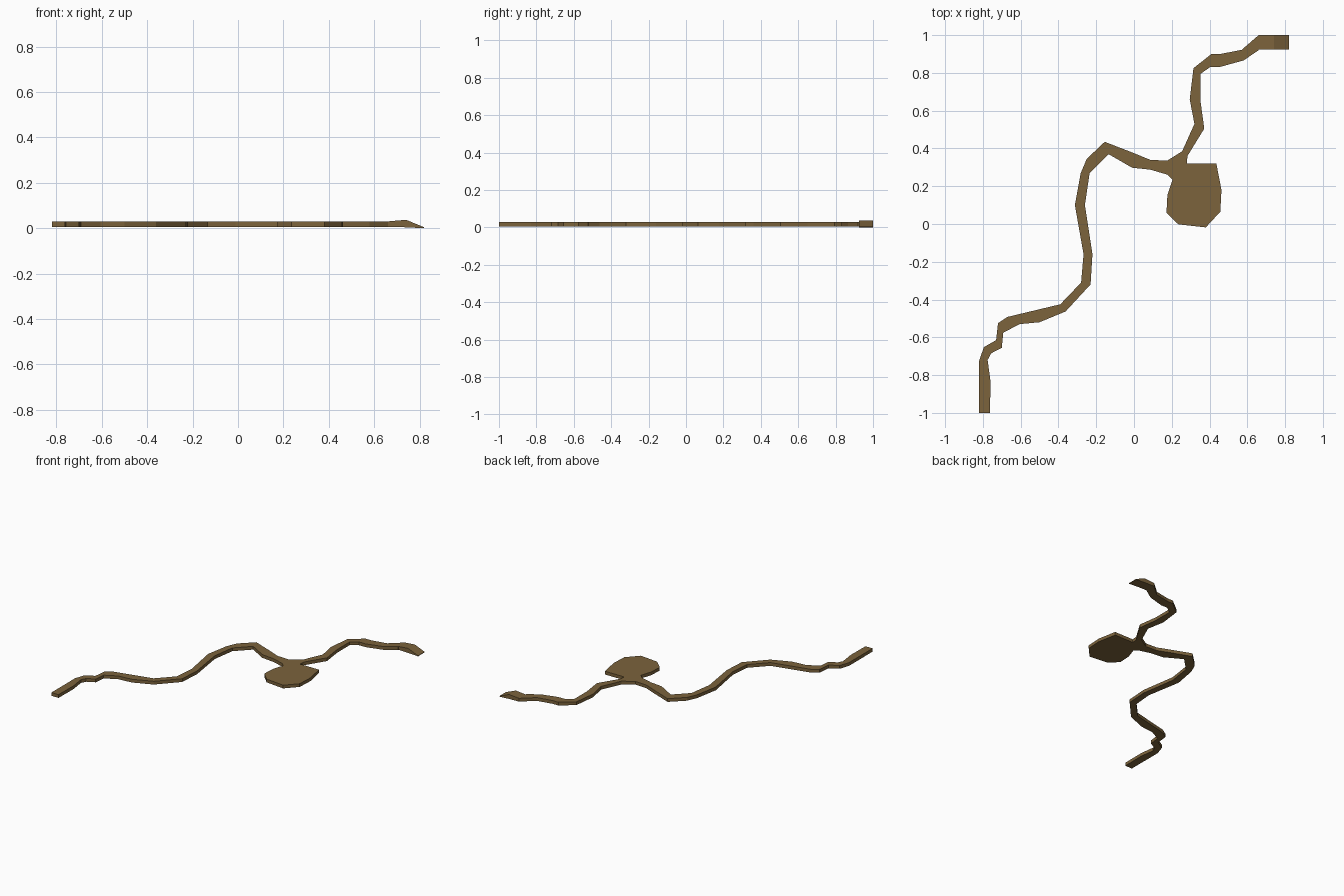
import bpy, bmesh
from mathutils import Vector

if "Cube" in bpy.data.objects:
    bpy.data.objects.remove(bpy.data.objects["Cube"])

mat = bpy.data.materials.new("earth brown")
mat.diffuse_color = (0.2, 0.125, 0.045, 1)
mat.use_nodes = True
mat.node_tree.nodes["Principled BSDF"].inputs["Base Color"].default_value = mat.diffuse_color


def extrude_profile(name, points, offset):
    """Closed flat profile pushed along offset into a solid."""
    bm = bmesh.new()
    face = bm.faces.new([bm.verts.new(p) for p in points])
    ext = bmesh.ops.extrude_face_region(bm, geom=[face], use_keep_orig=True)
    for v in [g for g in ext["geom"] if isinstance(g, bmesh.types.BMVert)]:
        v.co += Vector(offset)
    bmesh.ops.recalc_face_normals(bm, faces=bm.faces)
    bmesh.ops.triangulate(bm, faces=[f for f in bm.faces if len(f.verts) > 4])
    mesh = bpy.data.meshes.new(name)
    bm.to_mesh(mesh)
    bm.free()
    mesh.materials.append(mat)
    obj = bpy.data.objects.new(name, mesh)
    bpy.context.collection.objects.link(obj)
    return obj


BOTTOM, TOP = 0.006, 0.03

# Left edge of the path, from front to back
left_edge = [(-.82, -1), (-.82, -.725), (-.795, -.652), (-.73, -.615), (-.72, -.525),
             (-.67, -.492), (-.39, -.425), (-.28, -.31), (-.267, -.16), (-.313, .10),
             (-.282, .27), (-.25, .345), (-.155, .435), (0, .375), (.085, .34),
             (.175, .335), (.255, .385), (.32, .53), (.295, .66), (.315, .825),
             (.41, .90), (.457, .90), (.57, .922), (.66, 1)]
# Right edge up to the clearing
right_edge_lower = [(-.762, -1), (-.76, -.83), (-.775, -.72), (-.757, -.685), (-.70, -.656),
                    (-.692, -.575), (-.605, -.53), (-.50, -.52), (-.362, -.463),
                    (-.23, -.32), (-.22, -.16), (-.26, .10), (-.235, .27), (-.135, .37),
                    (-.01, .298), (.085, .288), (.175, .262), (.204, .235)]
# Rounded clearing beside the path
clearing = [(.177, .155), (.172, .06), (.235, -.002), (.38, -.018), (.457, .065),
            (.463, .18), (.436, .32)]
# Right edge beyond the clearing
right_edge_upper = [(.28, .32), (.283, .36), (.372, .505), (.352, .65), (.352, .795),
                    (.405, .832), (.457, .832), (.58, .866), (.66, .92)]

outline = right_edge_lower + clearing + right_edge_upper + left_edge[::-1]
extrude_profile("path_with_clearing", [(x, y, BOTTOM) for x, y in outline],
                (0, 0, TOP - BOTTOM))

# Raised wedge at the far end, side profile in x and z
wedge = [(.66, BOTTOM), (.74, .004), (.82, 0), (.82, .004), (.74, .037), (.66, TOP)]
extrude_profile("end_wedge", [(x, .924, z) for x, z in wedge], (0, .076, 0))
